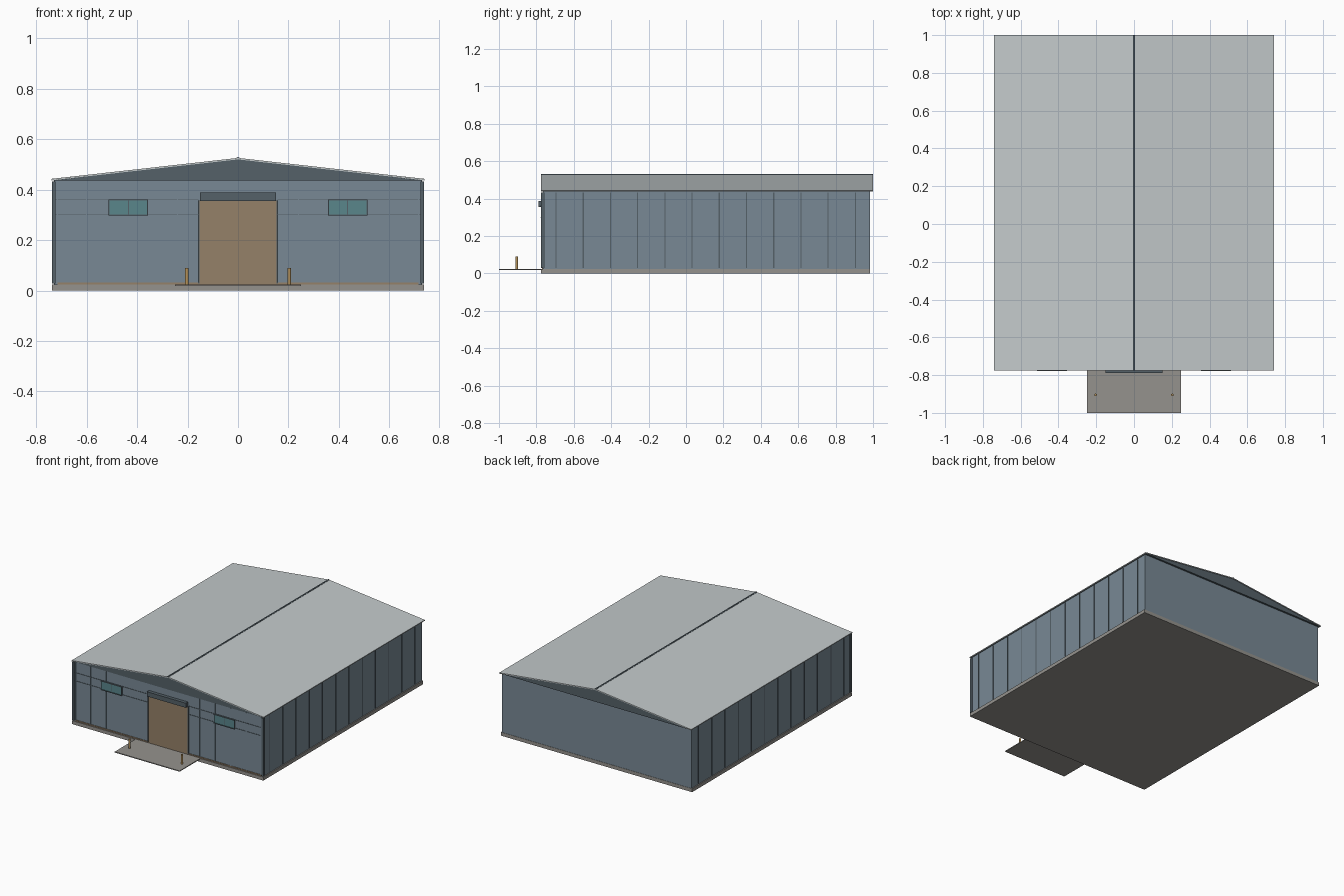
import bpy, math

if "Cube" in bpy.data.objects:
    bpy.data.objects.remove(bpy.data.objects["Cube"])


def material(name, rgb):
    m = bpy.data.materials.new(name)
    m.diffuse_color = (*rgb, 1)
    m.use_nodes = True
    m.node_tree.nodes["Principled BSDF"].inputs["Base Color"].default_value = m.diffuse_color
    return m


WALL = material("wall_blue", (0.19, 0.25, 0.30))
DARK = material("dark_slate", (0.09, 0.12, 0.14))
ROOF = material("roof_grey", (0.55, 0.59, 0.60))
BASE = material("concrete", (0.30, 0.29, 0.27))
DOOR = material("door_tan", (0.30, 0.22, 0.14))
GLASS = material("window_teal", (0.10, 0.24, 0.26))
POST = material("post_ochre", (0.45, 0.28, 0.10))


def mesh(name, verts, faces, mat):
    me = bpy.data.meshes.new(name)
    me.from_pydata(verts, [], faces)
    me.materials.append(mat)
    ob = bpy.data.objects.new(name, me)
    bpy.context.collection.objects.link(ob)
    return ob


def box(name, x, y, z, mat):
    """Box from (min, max) pairs."""
    verts = [(a, b, c) for a in x for b in y for c in z]
    faces = [(0, 1, 3, 2), (4, 6, 7, 5), (0, 4, 5, 1),
             (2, 3, 7, 6), (0, 2, 6, 4), (1, 5, 7, 3)]
    return mesh(name, verts, faces, mat)


def extrude_y(name, profile, y0, y1, mat):
    """Counter-clockwise xz profile (seen from the front) swept along y."""
    n = len(profile)
    verts = [(x, y, z) for y in (y0, y1) for x, z in profile]
    faces = [tuple(range(n)), tuple(range(2 * n - 1, n - 1, -1))]
    faces += [(i, i + n, (i + 1) % n + n, (i + 1) % n) for i in range(n)]
    return mesh(name, verts, faces, mat)


FRONT, BACK, SIDE = -0.765, 0.983, 0.73

# Foundation, base trim and main walls
box("plinth", (-0.737, 0.737), (-0.774, 0.985), (0, 0.024), BASE)
box("base_trim", (-0.715, 0.715), (-0.769, 0.97), (0.024, 0.032), DOOR)
box("walls", (-SIDE, SIDE), (FRONT, BACK), (0.024, 0.437), WALL)

# Roof: gable body, thin roof sheet and ridge cap
extrude_y("gable", [(-0.735, 0.437), (0.735, 0.437), (0, 0.522)],
          -0.772, 0.996, DARK)
extrude_y("roof_sheet", [(-0.74, 0.437), (0, 0.52), (0.74, 0.437),
                         (0.74, 0.443), (0, 0.526), (-0.74, 0.443)],
          -0.775, 1.0, ROOF)
extrude_y("ridge_cap", [(-0.006, 0.522), (0.006, 0.522),
                        (0.006, 0.527), (0, 0.53), (-0.006, 0.527)],
          -0.775, 1.0, DARK)

# Side wall seams and front corner posts
for s, label in ((-1, "left"), (1, "right")):
    for i in range(12):
        y = -0.695 + i * 0.1455
        box(f"{label}_seam_{i}", sorted((s * 0.729, s * 0.733)),
            (y - 0.003, y + 0.003), (0.03, 0.433), DARK)
    box(f"{label}_corner_post", sorted((s * 0.724, s * 0.737)),
        (-0.774, -0.755), (0.028, 0.433), DARK)

    # Front wall seams
    for i, x in enumerate((0.24, 0.36, 0.48, 0.60, 0.715)):
        box(f"{label}_front_seam_{i}", (s * x - 0.002, s * x + 0.002),
            (-0.768, FRONT), (0.03, 0.433), WALL)
    for i, z in enumerate((0.303, 0.36)):
        box(f"{label}_girt_{i}", sorted((s * 0.157, s * 0.724)),
            (-0.7675, FRONT), (z - 0.0015, z + 0.0015), DARK)

    # Window with frame and mullion
    c = s * 0.435
    box(f"{label}_window", (c - 0.077, c + 0.077), (-0.772, FRONT),
        (0.30, 0.36), GLASS)
    for e in (-0.077, 0, 0.077):
        box(f"{label}_window_bar", (c + e - 0.002, c + e + 0.002),
            (-0.775, FRONT), (0.30, 0.36), DARK)
    for z in (0.30, 0.36):
        box(f"{label}_window_rail", (c - 0.079, c + 0.079),
            (-0.777, FRONT), (z - 0.002, z + 0.002), DARK)

    # Bollard on the apron
    bpy.ops.mesh.primitive_cylinder_add(vertices=12, radius=0.007, depth=0.068,
                                        location=(s * 0.203, -0.905, 0.056))
    bollard = bpy.context.object
    bollard.name = f"{label}_bollard"
    bollard.data.materials.append(POST)
    bpy.ops.object.shade_smooth_by_angle(angle=math.radians(40))

    # Door jamb
    box(f"{label}_door_jamb", sorted((s * 0.153, s * 0.158)),
        (-0.773, FRONT), (0.028, 0.358), DARK)

# Loading door, shutter housing above it and apron slab
box("door", (-0.154, 0.154), (-0.769, FRONT), (0.028, 0.358), DOOR)
box("shutter_housing", (-0.15, 0.15), (-0.789, FRONT), (0.356, 0.388), DARK)
box("apron", (-0.25, 0.25), (-1.0, -0.76), (0.018, 0.024), BASE)
